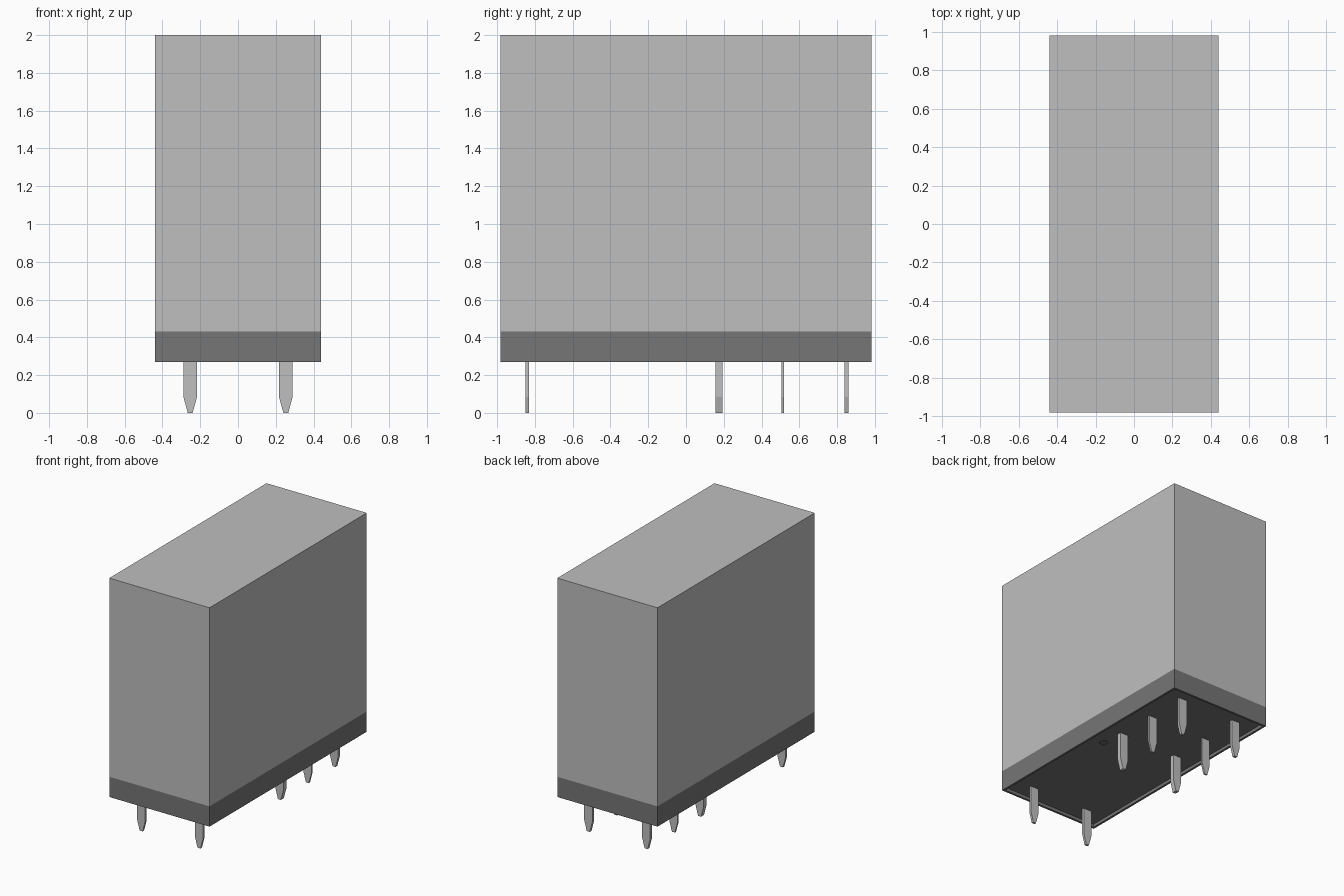
import bpy, bmesh
from mathutils import Matrix, Vector

if "Cube" in bpy.data.objects:
    bpy.data.objects.remove(bpy.data.objects["Cube"])

HALF_X, HALF_Y = 0.4385, 0.982
BOTTOM, SEAM, TOP = 0.27, 0.43, 2.0
RIM, RECESS = 0.024, 0.025


def material(name, value):
    mat = bpy.data.materials.new(name)
    mat.use_nodes = True
    colour = (value, value, value, 1)
    mat.diffuse_color = colour
    mat.node_tree.nodes["Principled BSDF"].inputs["Base Color"].default_value = colour
    return mat


light_grey = material("light grey", 0.52)
dark_grey = material("dark grey", 0.18)


def finish(name, bm, mat):
    bmesh.ops.recalc_face_normals(bm, faces=bm.faces)
    mesh = bpy.data.meshes.new(name)
    bm.to_mesh(mesh)
    bm.free()
    mesh.materials.append(mat)
    obj = bpy.data.objects.new(name, mesh)
    bpy.context.collection.objects.link(obj)
    return obj


def box(low, high):
    bm = bmesh.new()
    size = Vector((2 * HALF_X, 2 * HALF_Y, high - low))
    centre = Vector((0, 0, (low + high) / 2))
    bmesh.ops.create_cube(bm, size=1, matrix=Matrix.Translation(centre) @ Matrix.Diagonal(size).to_4x4())
    bm.normal_update()
    return bm


def facing(bm, direction):
    return [f for f in bm.faces if f.normal.z * direction > 0.9]


# Cover, open where it meets the base
bm = box(SEAM, TOP)
bmesh.ops.delete(bm, geom=facing(bm, -1), context="FACES")
finish("cover", bm, light_grey)

# Base with a thin rim around a recessed underside
bm = box(BOTTOM, SEAM)
underside = facing(bm, -1)
bmesh.ops.inset_region(bm, faces=underside, thickness=RIM)
floor = bmesh.ops.extrude_face_region(bm, geom=underside)["geom"]
bmesh.ops.delete(bm, geom=underside, context="FACES")
bmesh.ops.translate(bm, verts=[v for v in floor if isinstance(v, bmesh.types.BMVert)], vec=(0, 0, RECESS))
bm.normal_update()
bmesh.ops.delete(bm, geom=facing(bm, 1), context="FACES")
# recalculating an open shell is safe here: the outer walls lead
finish("base", bm, dark_grey)

# Small raised vent ring on the underside
bpy.ops.mesh.primitive_torus_add(major_radius=0.03, minor_radius=0.004, major_segments=16,
                                 minor_segments=6, location=(0.29, 0, BOTTOM + RECESS))
ring = bpy.context.object
ring.name = "vent_ring"
ring.data.materials.append(dark_grey)


# Flat pins with tapered tips
def pin(name, x, y, thickness):
    half, tip, shoulder = 0.036, 0.013, 0.085
    top = BOTTOM + RECESS
    profile = [(-tip, 0), (tip, 0), (half, shoulder), (half, top), (-half, top), (-half, shoulder)]
    bm = bmesh.new()
    face = bm.faces.new([bm.verts.new((x + px, y - thickness / 2, pz)) for px, pz in profile])
    new = bmesh.ops.extrude_face_region(bm, geom=[face])["geom"]
    bmesh.ops.translate(bm, verts=[v for v in new if isinstance(v, bmesh.types.BMVert)], vec=(0, thickness, 0))
    finish(name, bm, light_grey)


rows = {"front": (-0.84, 0.018), "middle": (0.174, 0.036), "inner": (0.512, 0.014), "back": (0.849, 0.022)}
for row, (y, thickness) in rows.items():
    for side, x in (("left", 0.253), ("right", -0.253)):
        pin(f"{row}_pin_{side}", x, y, thickness)
